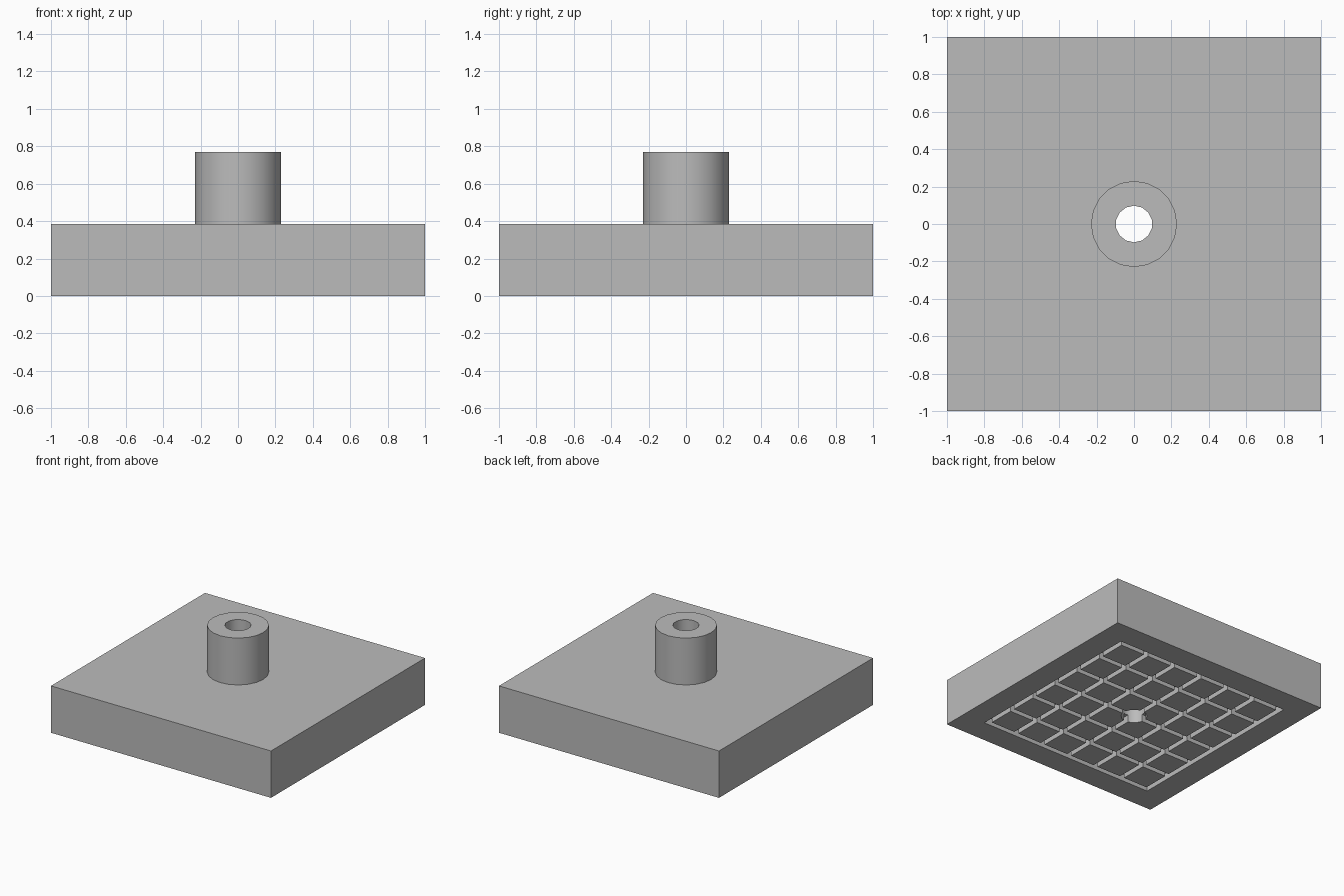
import bpy
import bmesh
import math
from mathutils import Matrix, Vector

cube = bpy.data.objects.get("Cube")
if cube:
    bpy.data.objects.remove(cube, do_unlink=True)

PLATE_H = 0.385
TOP = 0.77
TUBE_R = 0.23
BORE_R = 0.098
GRID = 0.78         # centre line of the outermost groove
CELLS = 6
GROOVE_W = 0.04
GROOVE_D = 0.06

grey = bpy.data.materials.new("plain grey")
grey.use_nodes = True
grey.diffuse_color = (0.5, 0.5, 0.5, 1)
grey.node_tree.nodes["Principled BSDF"].inputs["Base Color"].default_value = (0.5, 0.5, 0.5, 1)


def add_box(bm, size, centre):
    matrix = Matrix.Translation(centre) @ Matrix.Diagonal(Vector((*size, 1)))
    bmesh.ops.create_cube(bm, size=1, matrix=matrix)


def add_cylinder(bm, radius, sides, low, high):
    bmesh.ops.create_cone(bm, cap_ends=True, segments=sides, radius1=radius, radius2=radius,
                          depth=high - low, matrix=Matrix.Translation((0, 0, (low + high) / 2)))


def make_object(name, bm):
    mesh = bpy.data.meshes.new(name)
    bm.to_mesh(mesh)
    bm.free()
    mesh.materials.append(grey)
    obj = bpy.data.objects.new(name, mesh)
    bpy.context.collection.objects.link(obj)
    return obj


def select_only(obj):
    bpy.ops.object.select_all(action='DESELECT')
    obj.select_set(True)
    bpy.context.view_layer.objects.active = obj


def cut(target, cutter):
    mod = target.modifiers.new("cut", 'BOOLEAN')
    mod.operation = 'DIFFERENCE'
    mod.solver = 'EXACT'
    mod.object = cutter
    select_only(target)
    bpy.ops.object.modifier_apply(modifier=mod.name)


# Square base plate
bm = bmesh.new()
add_box(bm, (2, 2, PLATE_H), (0, 0, PLATE_H / 2))
plate = make_object("base_plate", bm)

# Round spigot on top
bm = bmesh.new()
add_cylinder(bm, TUBE_R, 20, PLATE_H, TOP)
spigot = make_object("spigot", bm)

# Crossing grooves in the underside
cutters = []
length = 2 * GRID + GROOVE_W
for axis in "xy":
    bm = bmesh.new()
    for i in range(CELLS + 1):
        offset = -GRID + 2 * GRID * i / CELLS
        if axis == "x":
            add_box(bm, (length, GROOVE_W, 2 * GROOVE_D), (0, offset, 0))
        else:
            add_box(bm, (GROOVE_W, length, 2 * GROOVE_D), (offset, 0, 0))
    cutter = make_object("groove_cutter_" + axis, bm)
    cut(plate, cutter)
    cutters.append(cutter)

# Bore through both parts
bm = bmesh.new()
add_cylinder(bm, BORE_R, 14, -0.2, TOP + 0.2)
bore = make_object("bore_cutter", bm)
cutters.append(bore)
for part in (plate, spigot):
    cut(part, bore)

for cutter in cutters:
    bpy.data.objects.remove(cutter, do_unlink=True)

# Smooth round walls, crisp edges
for part in (plate, spigot):
    select_only(part)
    bpy.ops.object.shade_smooth_by_angle(angle=math.radians(35))
